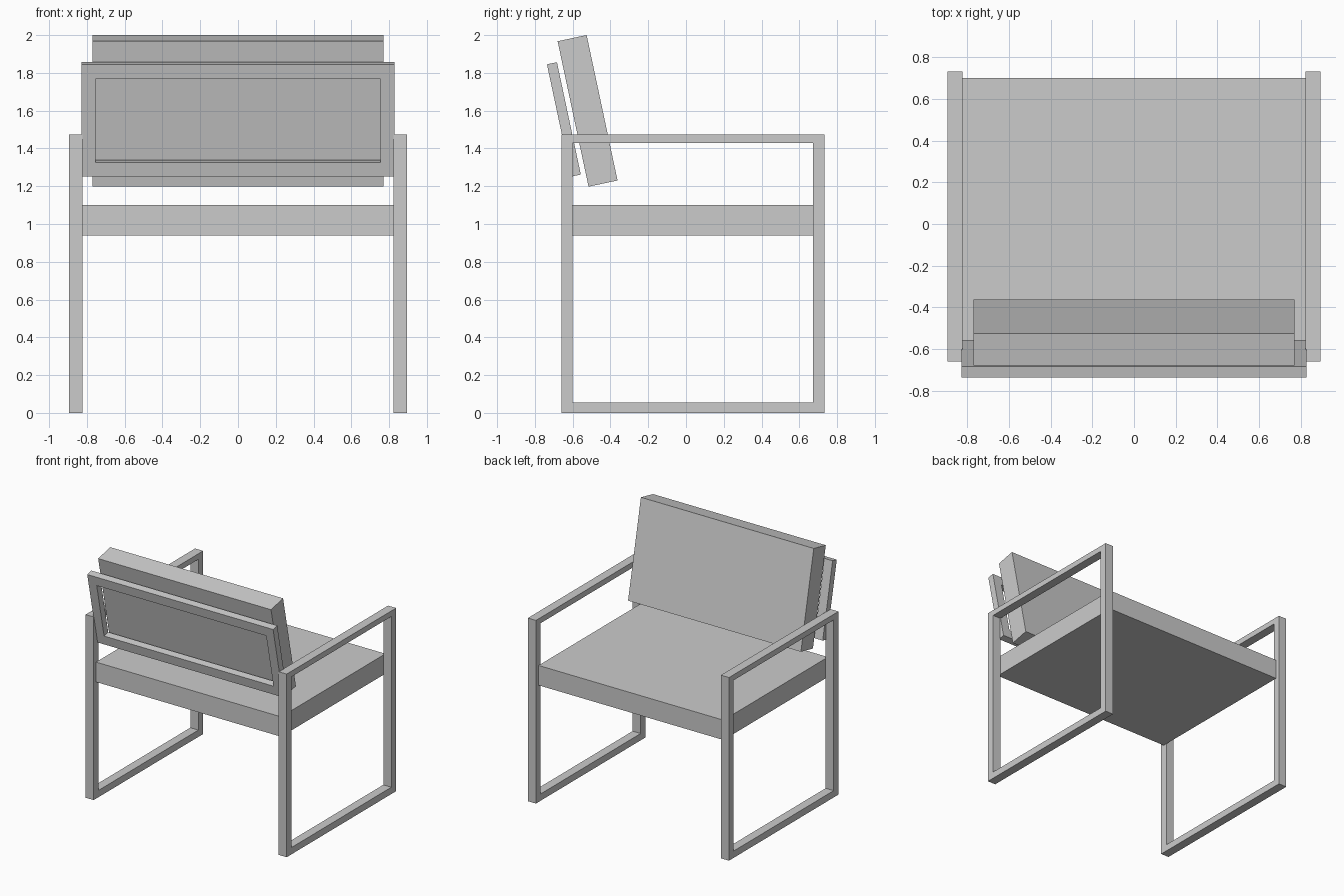
import bpy, bmesh, math
from mathutils import Matrix

if "Cube" in bpy.data.objects:
    bpy.data.objects.remove(bpy.data.objects["Cube"])


def make_object(name, bm):
    bmesh.ops.recalc_face_normals(bm, faces=bm.faces)
    mesh = bpy.data.meshes.new(name)
    bm.to_mesh(mesh)
    bm.free()
    obj = bpy.data.objects.new(name, mesh)
    bpy.context.collection.objects.link(obj)
    return obj


def box(name, size, location, tilt=0.0):
    bm = bmesh.new()
    bmesh.ops.create_cube(bm, size=1.0, matrix=Matrix.Diagonal((*size, 1.0)))
    obj = make_object(name, bm)
    obj.location = location
    obj.rotation_euler.x = tilt
    return obj


def rect(u0, u1, v0, v1):
    return [(u0, v0), (u1, v0), (u1, v1), (u0, v1)]


def ring(name, outer, inner, depth, to_3d):
    """Rectangular frame: flat ring between two rectangles, extruded by depth."""
    bm = bmesh.new()
    loops = [[[bm.verts.new(to_3d(u, v, d)) for u, v in loop]
              for loop in (outer, inner)] for d in depth]
    (o0, i0), (o1, i1) = loops
    for k in range(4):
        n = (k + 1) % 4
        for a, b in ((o0, i0), (o1, i1), (o0, o1), (i0, i1)):
            bm.faces.new((a[k], a[n], b[n], b[k]))
    return make_object(name, bm)


TILT = math.radians(12)

# Side frames: closed loops forming legs, armrest and floor runner
for side, sign in (("left", -1), ("right", 1)):
    ring(f"{side}_arm_frame",
         rect(-0.66, 0.733, 0.0, 1.475), rect(-0.60, 0.672, 0.055, 1.43),
         (sign * 0.824, sign * 0.896), lambda u, v, d: (d, u, v))

# Seat cushion slung between the side frames
box("seat", (1.648, 1.33, 0.16), (0, 0.035, 1.02))

# Open tilted frame supporting the back
back_frame = ring("back_frame",
                  rect(-0.828, 0.828, -0.304, 0.304),
                  rect(-0.755, 0.755, -0.226, 0.226),
                  (-0.027, 0.027), lambda u, v, d: (u, d, v))
back_frame.location = (0, -0.6465, 1.5535)
back_frame.rotation_euler.x = TILT

# Tilted back cushion
box("back_cushion", (1.54, 0.157, 0.787), (0, -0.521, 1.599), TILT)
